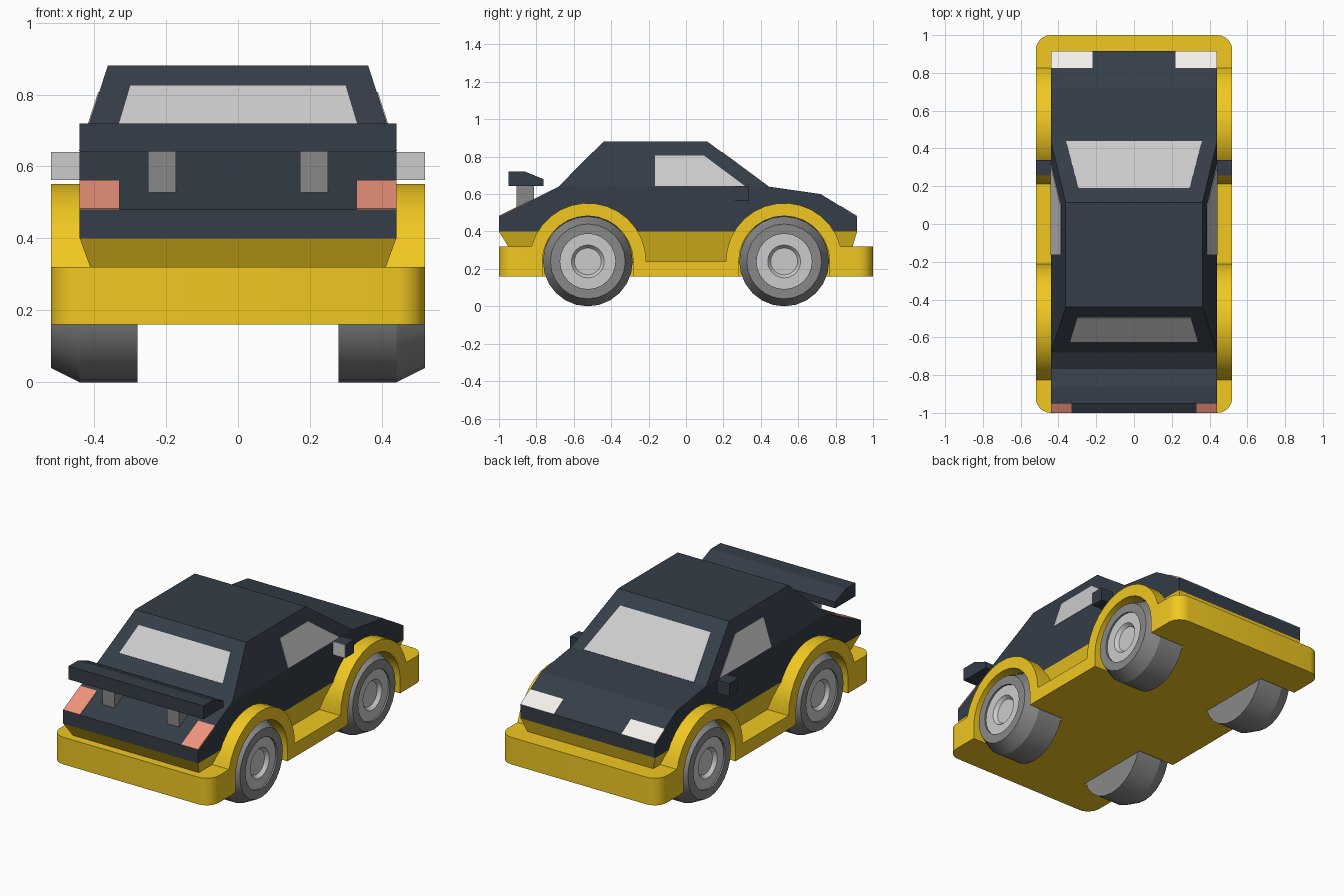
import bpy, bmesh, math
from mathutils import Vector, Matrix

if "Cube" in bpy.data.objects:
    bpy.data.objects.remove(bpy.data.objects["Cube"])


def material(name, rgb):
    m = bpy.data.materials.new(name)
    m.diffuse_color = (*rgb, 1)
    m.use_nodes = True
    m.node_tree.nodes["Principled BSDF"].inputs["Base Color"].default_value = m.diffuse_color
    return m


YELLOW = material("yellow", (0.88, 0.58, 0.015))
DARK = material("dark_slate", (0.035, 0.047, 0.065))
RED = material("clear_red", (0.87, 0.3, 0.2))
WHITE = material("white", (0.9, 0.88, 0.83))
RUBBER = material("dark_grey", (0.25, 0.25, 0.25))


def finish(name, bm, mat=None, smooth=False):
    bmesh.ops.recalc_face_normals(bm, faces=bm.faces)
    me = bpy.data.meshes.new(name)
    bm.to_mesh(me)
    bm.free()
    ob = bpy.data.objects.new(name, me)
    bpy.context.collection.objects.link(ob)
    if mat:
        me.materials.append(mat)
    if smooth:
        bpy.ops.object.select_all(action='DESELECT')
        ob.select_set(True)
        bpy.context.view_layer.objects.active = ob
        bpy.ops.object.shade_smooth_by_angle(angle=math.radians(20))
    return ob


def loft(name, a, b, mat=None, smooth=False, corner=None):
    """Solid between two matching outlines; optionally round the edges chosen by corner()."""
    bm = bmesh.new()
    va, vb = ([bm.verts.new(p) for p in loop] for loop in (a, b))
    bm.faces.new(va)
    bm.faces.new(vb)
    n = len(va)
    for i in range(n):
        j = (i + 1) % n
        bm.faces.new((va[i], va[j], vb[j], vb[i]))
    if corner:
        edges = [e for e in bm.edges if corner(e)]
        bmesh.ops.bevel(bm, geom=edges, offset=0.08, segments=6, profile=0.5, affect='EDGES')
    return finish(name, bm, mat, smooth)


def prism(name, pts, x0, x1, mat=None, **kw):
    return loft(name, [(x0, y, z) for y, z in pts], [(x1, y, z) for y, z in pts], mat, **kw)


def box(name, x0, x1, y0, y1, z0, z1, mat=None):
    return prism(name, [(y0, z0), (y1, z0), (y1, z1), (y0, z1)], x0, x1, mat)


def rect(x, y0, y1, z):
    return [(-x, y0, z), (x, y0, z), (x, y1, z), (-x, y1, z)]


def panel(name, pts, mat=None):
    """Thin pane lying on a body surface."""
    p = [Vector(q) for q in pts]
    n = (p[1] - p[0]).cross(p[2] - p[0]).normalized()
    return loft(name, [q + n * 0.003 for q in p], [q - n * 0.003 for q in p], mat)


def arc(cy, r, a0, a1, n=14):
    return [(cy + r * math.cos(math.radians(a0 + (a1 - a0) * i / n)),
             0.24 + r * math.sin(math.radians(a0 + (a1 - a0) * i / n))) for i in range(n + 1)]


AXLE, R_OUT, R_IN = 0.525, 0.312, 0.243
A = math.degrees(math.asin(0.08 / R_OUT))   # arch meets the bumper top

# Bumper base: side profile with bumpers, sill and wheel openings, rounded corners
base = [(-1, 0.16), (-1, 0.32), (-0.8, 0.32), (-0.768, 0.24), (-0.768, 0.16)]
opening_rear = [(-AXLE - R_IN, 0.16)] + arc(-AXLE, R_IN, 180, 0) + [(-AXLE + R_IN, 0.16)]
opening_front = [(AXLE - R_IN, 0.16)] + arc(AXLE, R_IN, 180, 0) + [(AXLE + R_IN, 0.16)]
top = ([(1, 0.16), (1, 0.32)] + arc(AXLE, R_OUT, A, 180)
       + arc(-AXLE, R_OUT, 0, 180 - A) + [(-1, 0.32), (-1, 0.16)])
prism("chassis_with_fenders", opening_rear + opening_front + top, -0.52, 0.52, YELLOW, smooth=True,
      corner=lambda e: all(abs(abs(v.co.y) - 1) < 1e-4 for v in e.verts)
      and abs(e.verts[0].co.z - e.verts[1].co.z) > 0.1)
box("floor", -0.277, 0.277, -0.8, 0.8, 0.16, 0.31, YELLOW)

# Inward-sloping lower hull
loft("lower_hull", rect(0.38, -0.90, 0.865, 0.235), rect(0.44, -1, 0.915, 0.40), YELLOW)

# Upper body and cabin
prism("body", [(-1, 0.40), (-1, 0.48), (-0.68, 0.64), (0.44, 0.64), (0.72, 0.60),
               (0.915, 0.48), (0.915, 0.40)], -0.44, 0.44, DARK)
loft("cabin", rect(0.44, -0.68, 0.44, 0.64), rect(0.362, -0.44, 0.115, 0.88), DARK)

# Windows
def front_z(y):
    return 0.64 + (0.44 - y) * 0.24 / 0.325


panel("windscreen", [(-0.36, 0.438, front_z(0.438)), (0.36, 0.438, front_z(0.438)),
                     (0.295, 0.19, front_z(0.19)), (-0.295, 0.19, front_z(0.19))])
panel("rear_window", [(-0.338, -0.622, 0.698), (0.338, -0.622, 0.698),
                      (0.30, -0.495, 0.825), (-0.30, -0.495, 0.825)])
for s, side in ((-1, "left"), (1, "right")):
    pts = [(-0.165, 0.642), (0.315, 0.642), (0.095, 0.806), (-0.165, 0.806)]
    panel(side + "_window", [(s * (0.44 - (z - 0.64) * 0.325), y, z) for y, z in pts])

    # Lights
    panel(side + "_tail_light", [(s * 0.33, -1, 0.48), (s * 0.44, -1, 0.48),
                                 (s * 0.44, -0.84, 0.56), (s * 0.33, -0.84, 0.56)], RED)
    panel(side + "_headlight", [(s * 0.22, 0.915, 0.48), (s * 0.44, 0.915, 0.48),
                                (s * 0.44, 0.825, 0.535), (s * 0.22, 0.825, 0.535)], WHITE)

    # Side mirror with grey glass
    box(side + "_mirror", s * 0.44, s * 0.52, 0.26, 0.338, 0.562, 0.64, DARK)
    box(side + "_mirror_glass", s * 0.44, s * 0.52, 0.256, 0.26, 0.562, 0.64)

    # Spoiler strut
    box(side + "_spoiler_strut", s * 0.172, s * 0.25, -0.905, -0.812, 0.525, 0.65, RUBBER)

# Spoiler
prism("spoiler", [(-0.95, 0.642), (-0.95, 0.72), (-0.86, 0.72), (-0.762, 0.68),
                  (-0.762, 0.642)], -0.44, 0.44, DARK)


# Wheels: tyre and recessed rim, both turned around the axle
def lathe(name, profile, s, cy, mat=None):
    bm = bmesh.new()
    vs = [bm.verts.new((s * x, 0, r)) for x, r in profile]
    es = [bm.edges.new(p) for p in zip(vs, vs[1:])]
    bmesh.ops.spin(bm, geom=vs + es, cent=(0, 0, 0), axis=(1, 0, 0),
                   angle=math.tau, steps=24)
    bmesh.ops.remove_doubles(bm, verts=bm.verts, dist=1e-4)
    bmesh.ops.transform(bm, matrix=Matrix.Translation((0, cy, 0.24)), verts=bm.verts)
    return finish(name, bm, mat, smooth=True)


for s, side in ((-1, "left"), (1, "right")):
    for cy, end in ((-AXLE, "rear"), (AXLE, "front")):
        lathe(f"{end}_{side}_tyre", [(0.28, 0), (0.28, 0.24), (0.44, 0.24), (0.52, 0.20),
                                     (0.52, 0.148), (0.48, 0.148), (0.48, 0)], s, cy, RUBBER)
        lathe(f"{end}_{side}_rim", [(0.47, 0), (0.47, 0.148), (0.51, 0.148), (0.51, 0.088),
                                    (0.49, 0.072), (0.49, 0)], s, cy)
